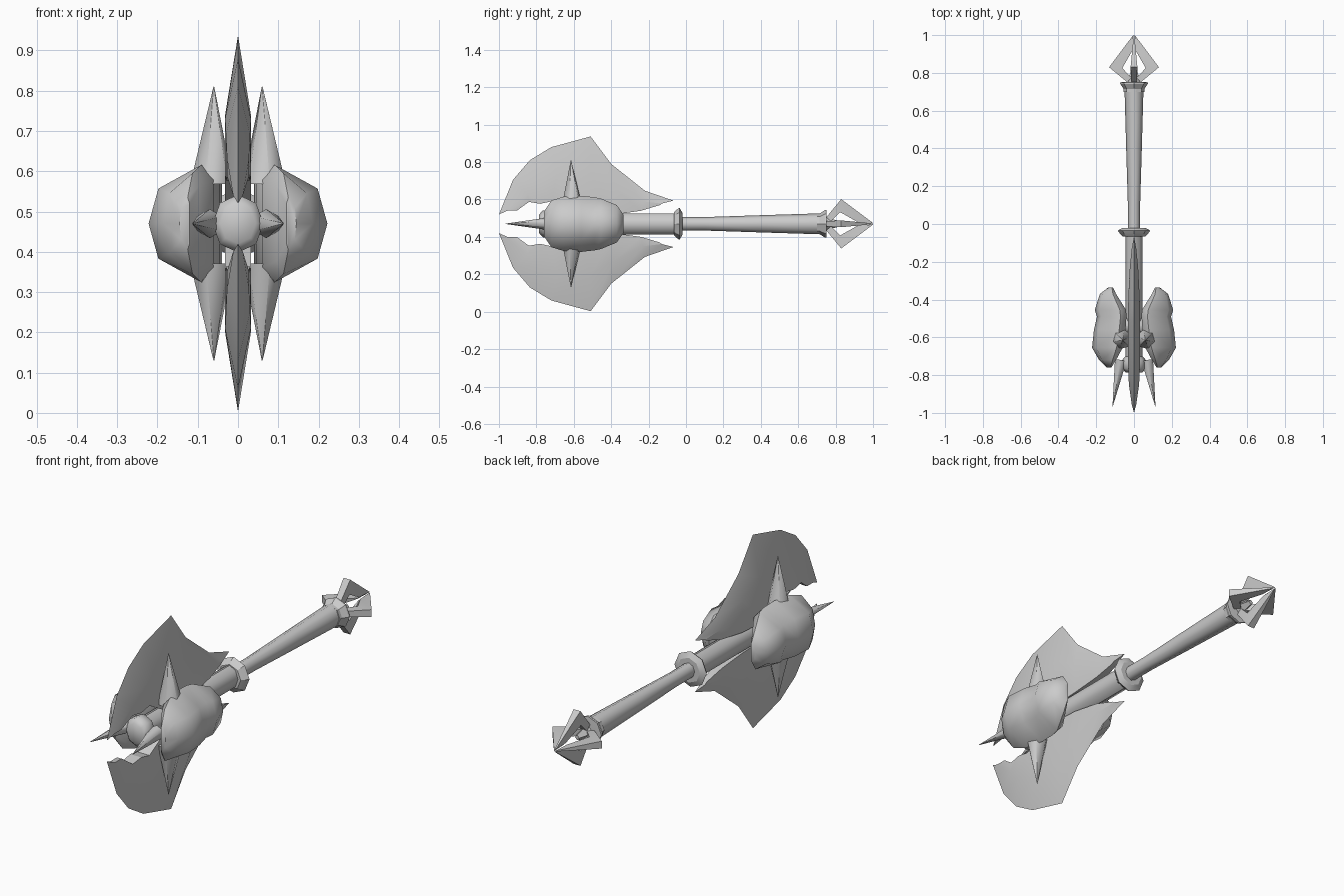
import bpy, bmesh, math
from mathutils import Vector

cube = bpy.data.objects.get("Cube")
if cube:
    bpy.data.objects.remove(cube)

AXIS = 0.47  # height of the weapon's long axis

metal = bpy.data.materials.new("grey metal")
metal.use_nodes = True
metal.diffuse_color = (0.6, 0.6, 0.6, 1)
metal.node_tree.nodes["Principled BSDF"].inputs["Base Color"].default_value = (0.6, 0.6, 0.6, 1)


def finish(name, bm, angle=40):
    """Turn a bmesh built around the axis into a shaded object."""
    bmesh.ops.remove_doubles(bm, verts=bm.verts, dist=0.0005)
    bmesh.ops.recalc_face_normals(bm, faces=bm.faces)
    mesh = bpy.data.meshes.new(name)
    bm.to_mesh(mesh)
    bm.free()
    mesh.materials.append(metal)
    obj = bpy.data.objects.new(name, mesh)
    obj.location.z = AXIS
    bpy.context.collection.objects.link(obj)
    bpy.ops.object.select_all(action='DESELECT')
    obj.select_set(True)
    bpy.context.view_layer.objects.active = obj
    bpy.ops.object.shade_smooth_by_angle(angle=math.radians(angle))
    return obj


def loft(name, rings, angle=40):
    """Skin a list of equal rings of points and cap both ends."""
    bm = bmesh.new()
    loops = [[bm.verts.new(p) for p in ring] for ring in rings]
    n = len(loops[0])
    for a, b in zip(loops, loops[1:]):
        for i in range(n):
            j = (i + 1) % n
            bm.faces.new((a[i], a[j], b[j], b[i]))
    bm.faces.new(loops[0])
    bm.faces.new(loops[-1])
    return finish(name, bm, angle)


def turned(name, profile, sides=8, wide=1.0, angle=50):
    """Turn a (y, radius) profile about the long axis."""
    turn = [2 * math.pi * i / sides for i in range(sides)]
    loft(name, [[(r * wide * math.sin(t), y, r * math.cos(t)) for t in turn]
                for y, r in profile], angle)


def spike(name, base, tip, radius, sides=6):
    """A cone between two points."""
    base, tip = Vector(base), Vector(tip)
    bm = bmesh.new()
    bmesh.ops.create_cone(bm, cap_ends=True, segments=sides, radius1=radius,
                          radius2=0.001, depth=(tip - base).length)
    turn = (tip - base).to_track_quat('Z', 'Y')
    for v in bm.verts:
        v.co = turn @ v.co + (base + tip) / 2
    finish(name, bm, 65)


# Shaft, grip and their collars
turned("shaft", [(-0.74, 0.056), (-0.04, 0.056)], wide=0.8)
turned("grip", [(-0.04, 0.036), (0.1, 0.036), (0.4, 0.046), (0.72, 0.056)], wide=0.9)
turned("guard_collar", [(-0.065, 0.06), (-0.05, 0.075), (-0.035, 0.086), (-0.02, 0.06)], angle=25)
turned("pommel_collar", [(0.7, 0.055), (0.715, 0.055), (0.742, 0.073), (0.75, 0.073), (0.752, 0.04)], angle=25)
turned("pommel_base", [(0.745, 0.035), (0.83, 0.012)], sides=4)
turned("front_cap", [(-0.7, 0.05), (-0.72, 0.072), (-0.765, 0.072), (-0.785, 0.05)], wide=0.88)

# Pommel: four pierced fins meeting in a point
outer = [(0.004, 1.0), (0.132, 0.83), (0.035, 0.75)]
inner = [(0.008, 0.92), (0.062, 0.825), (0.014, 0.775)]
half = [0.002, 0.018, 0.014]
for k in range(4):
    a = k * math.pi / 2
    out, side = Vector((math.cos(a), 0, math.sin(a))), Vector((-math.sin(a), 0, math.cos(a)))
    rings = []
    for (ro, yo), (ri, yi), h in zip(outer, inner, half):
        rings.append([out * r + side * s + Vector((0, y, 0))
                      for r, y, s in ((ro, yo, h), (ro, yo, -h), (ri, yi, -h), (ri, yi, h))])
    loft("pommel_fin_%d" % (k + 1), rings, 20)

# Blades: sharp rim, raised ridge and root, as (y, height) rows
rim = [(-1, 0.05), (-0.925, 0.235), (-0.835, 0.34), (-0.72, 0.41),
       (-0.51, 0.467), (-0.4, 0.32), (-0.22, 0.177), (-0.067, 0.124)]
ridge = [(-0.955, 0.07), (-0.85, 0.16), (-0.785, 0.22), (-0.69, 0.26),
         (-0.51, 0.27), (-0.39, 0.2), (-0.23, 0.12), (-0.13, 0.108)]
root = [(-0.905, 0.07), (-0.84, 0.117), (-0.78, 0.107), (-0.72, 0.12),
        (-0.58, 0.04), (-0.38, 0.05), (-0.24, 0.07), (-0.14, 0.1)]
thick = [0.012, 0.027, 0.03, 0.032, 0.032, 0.03, 0.022, 0.012]
for name, up in (("upper_blade", 1), ("lower_blade", -1)):
    loft(name, [[(0, r[0], up * r[1]), (t, m[0], up * m[1]), (t, b[0], up * b[1]),
                 (-t, b[0], up * b[1]), (-t, m[0], up * m[1])]
                for r, m, b, t in zip(rim, ridge, root, thick)], 20)

# Hammer heads: sections as (y, inner x, outer x, half height)
sections = [(-0.76, 0.12, 0.145, 0.065), (-0.72, 0.095, 0.185, 0.125),
            (-0.655, 0.06, 0.222, 0.145), (-0.56, 0.045, 0.212, 0.15),
            (-0.49, 0.04, 0.196, 0.142), (-0.455, 0.042, 0.208, 0.135),
            (-0.37, 0.095, 0.18, 0.1), (-0.335, 0.112, 0.135, 0.05)]
shape = [(0, -0.75), (0.2, -1), (0.85, -0.6), (1, 0), (0.85, 0.6), (0.2, 1), (0, 0.75)]
for name, s in (("left", 1), ("right", -1)):
    loft(name + "_hammer_head",
         [[(s * (xi + u * (xo - xi)), y, v * h) for u, v in shape]
          for y, xi, xo, h in sections], 45)
    spike(name + "_head_arm", (0, -0.54, 0), (s * 0.2, -0.54, 0), 0.06)
    spike(name + "_front_spike", (s * 0.07, -0.72, 0), (s * 0.113, -0.965, 0), 0.036)
    for end, up in (("upper", 1), ("lower", -1)):
        spike("%s_%s_spike" % (name, end), (s * 0.065, -0.61, up * 0.1),
              (s * 0.06, -0.615, up * 0.34), 0.055)
